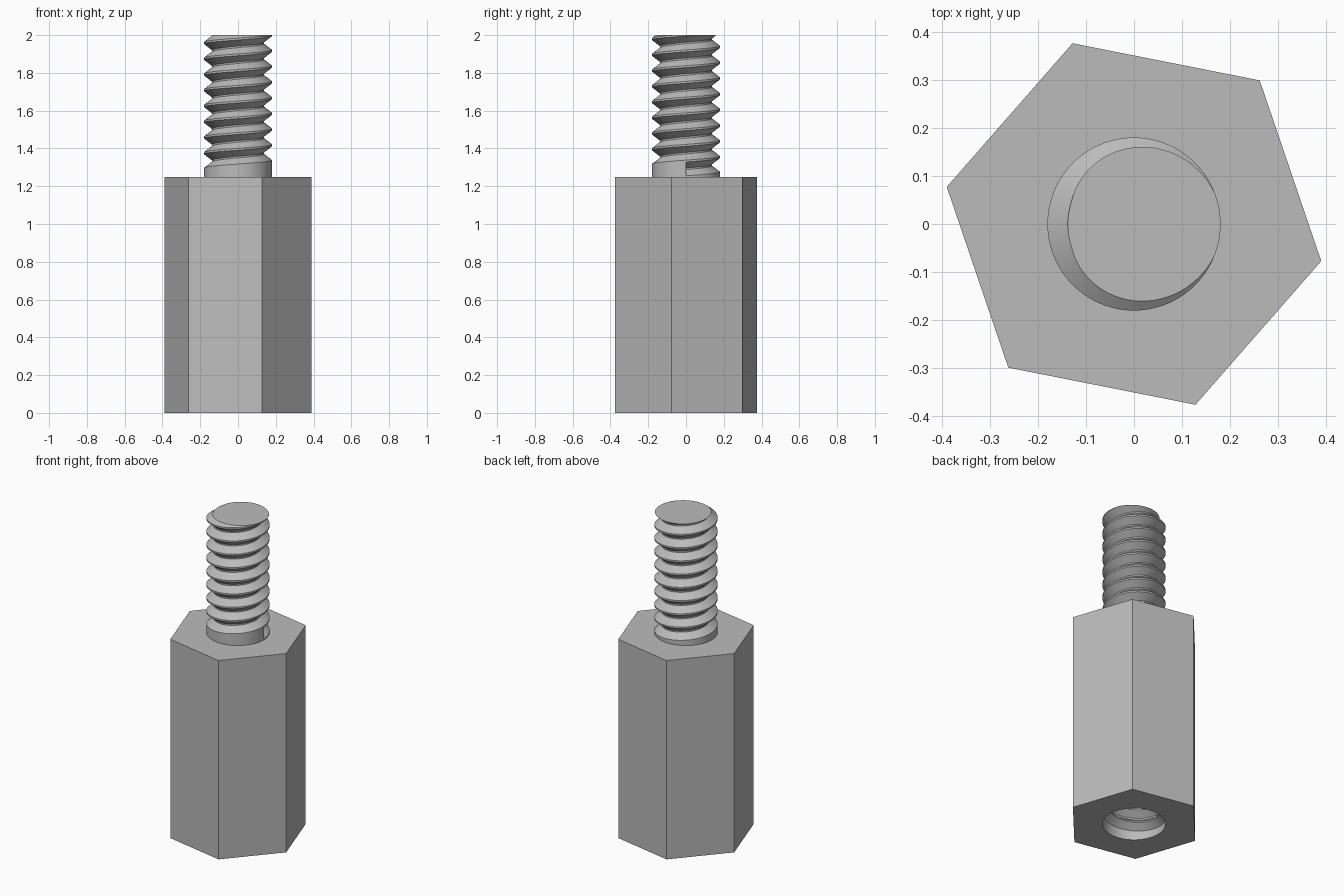
import bpy, bmesh, math

cube = bpy.data.objects.get("Cube")
if cube:
    bpy.data.objects.remove(cube, do_unlink=True)

HEX_R, HEX_TURN, BODY_H = 0.397, math.radians(-11.2), 1.25
MAJOR, MINOR, LENGTH, TURNS = 0.18, 0.138, 0.75, 9
PITCH = LENGTH / TURNS
SEGS = 72
# Thread profile over one pitch: (fraction of pitch, radius)
PROFILE = [(0.06, MAJOR), (0.45, MINOR), (0.55, MINOR), (0.94, MAJOR)]

steel = bpy.data.materials.new("grey_metal")
steel.use_nodes = True
colour = (0.5, 0.5, 0.5, 1)
steel.diffuse_color = colour
steel.node_tree.nodes["Principled BSDF"].inputs["Base Color"].default_value = colour


def finish(bm, name):
    mesh = bpy.data.meshes.new(name)
    bm.to_mesh(mesh)
    bm.free()
    mesh.materials.append(steel)
    obj = bpy.data.objects.new(name, mesh)
    bpy.context.collection.objects.link(obj)
    return obj


def thread_radius(phase):
    phase %= 1.0
    points = [(0, MAJOR)] + PROFILE + [(1, MAJOR)]
    for (a, ra), (b, rb) in zip(points, points[1:]):
        if phase <= b:
            return ra + (rb - ra) * (phase - a) / (b - a)
    return MAJOR


def thread(name, base, inward=False):
    """Helical thread with a plain collar at its base and a flat end."""
    bm = bmesh.new()
    columns = []
    for j in range(SEGS + 1):
        turn = j / SEGS
        angle = turn * math.tau
        rows = [(0.0, MAJOR)]
        for k in range(TURNS):
            for frac, radius in PROFILE:
                h = (k + turn + frac) * PITCH
                if h > LENGTH:
                    h, radius = LENGTH, thread_radius(TURNS - turn)
                rows.append((h, radius))
        rows.append((LENGTH, thread_radius(TURNS - turn)))
        columns.append([bm.verts.new((r * math.cos(angle), r * math.sin(angle), base + h))
                        for h, r in rows])
    for left, right in zip(columns, columns[1:]):
        for i in range(len(left) - 1):
            bm.faces.new((left[i], right[i], right[i + 1], left[i + 1]))
    bm.faces.new([c[-1] for c in columns[:-1]])      # flat end
    bm.faces.new(columns[0][1:5])                    # abrupt start of the groove
    bmesh.ops.remove_doubles(bm, verts=bm.verts, dist=1e-5)
    if inward:
        bmesh.ops.reverse_faces(bm, faces=bm.faces)
    obj = finish(bm, name)
    bpy.ops.object.select_all(action='DESELECT')
    obj.select_set(True)
    bpy.context.view_layer.objects.active = obj
    bpy.ops.object.shade_smooth_by_angle(angle=math.radians(30))


def ring(bm, count, radius, z, turn=0.0):
    return [bm.verts.new((radius * math.cos(turn + math.tau * i / count),
                          radius * math.sin(turn + math.tau * i / count), z))
            for i in range(count)]


# Hexagonal body, with a round opening in its underside
bm = bmesh.new()
low = ring(bm, 6, HEX_R, 0, HEX_TURN)
high = ring(bm, 6, HEX_R, BODY_H, HEX_TURN)
bm.faces.new(high)
for i in range(6):
    n = (i + 1) % 6
    bm.faces.new((low[i], low[n], high[n], high[i]))
hole = ring(bm, SEGS, MAJOR, 0)
rim = [bm.edges.new((hole[i], hole[(i + 1) % SEGS])) for i in range(SEGS)]
rim += [bm.edges.get((low[i], low[(i + 1) % 6])) for i in range(6)]
bmesh.ops.triangle_fill(bm, edges=rim, use_beauty=True, normal=(0, 0, -1))
bmesh.ops.recalc_face_normals(bm, faces=bm.faces)
finish(bm, "hex_body")

# Male stud on top, matching threaded bore underneath
thread("threaded_stud", BODY_H)
thread("threaded_bore", 0.0, inward=True)
